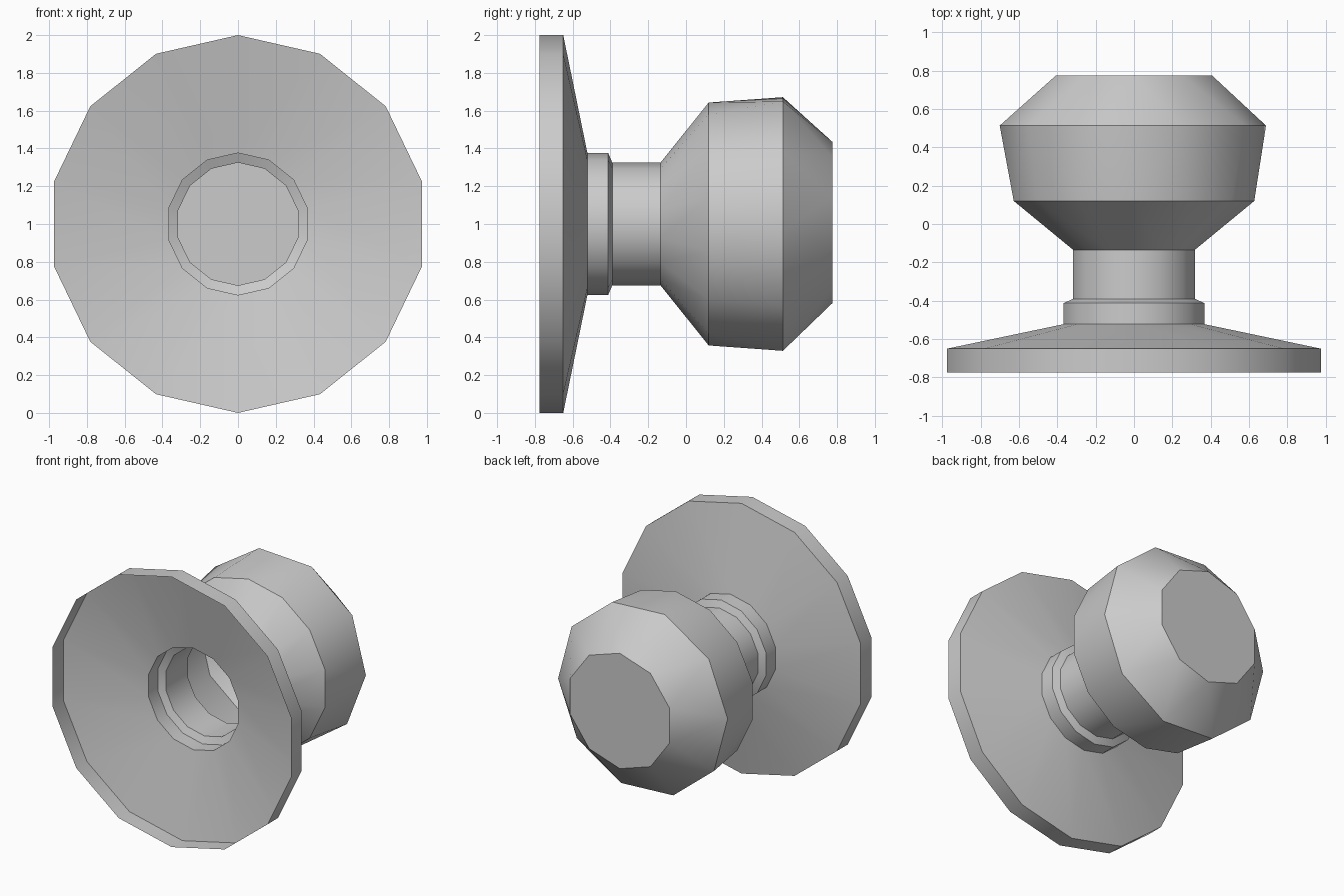
import bpy
import bmesh
from math import radians, sin, cos, pi, tau

default_cube = bpy.data.objects.get("Cube")
if default_cube:
    bpy.data.objects.remove(default_cube, do_unlink=True)

# Plain grey finish
grey = bpy.data.materials.new("plain_grey")
grey.use_nodes = True
colour = (0.6, 0.6, 0.6, 1)
grey.diffuse_color = colour
grey.node_tree.nodes["Principled BSDF"].inputs["Base Color"].default_value = colour


def make_ring(bm, y, radius, sides=14, start=90, x=0, z=1):
    """Regular ring facing along y; returns (angle, vertex) pairs, closed."""
    angles = [radians(start) + tau * i / sides for i in range(sides)]
    ring = [(a, bm.verts.new((x + radius * cos(a), y, z + radius * sin(a))))
            for a in angles]
    return ring + [(ring[0][0] + tau, ring[0][1])]


def join_rings(bm, a, b):
    """Skin two rings: quads where corners line up, triangles elsewhere."""
    i = j = 0
    while i < len(a) - 1 or j < len(b) - 1:
        next_a = a[i + 1][0] if i < len(a) - 1 else 10 * pi
        next_b = b[j + 1][0] if j < len(b) - 1 else 10 * pi
        corners = [a[i][1], b[j][1]]
        tolerance = 0.001
        step_a = next_a < next_b + tolerance
        step_b = next_b < next_a + tolerance
        if step_b:
            j += 1
            corners.append(b[j][1])
        if step_a:
            i += 1
            corners.append(a[i][1])
        bm.faces.new(corners)


def make_shell(name, rings, capped=False):
    bm = bmesh.new()
    loops = [make_ring(bm, **r) for r in rings]
    for a, b in zip(loops, loops[1:]):
        join_rings(bm, a, b)
    if capped:
        bm.faces.new([v for _, v in reversed(loops[-1][:-1])])
    mesh = bpy.data.meshes.new(name)
    bm.to_mesh(mesh)
    bm.free()
    mesh.materials.append(grey)
    obj = bpy.data.objects.new(name, mesh)
    bpy.context.collection.objects.link(obj)
    bpy.ops.object.select_all(action="DESELECT")
    obj.select_set(True)
    bpy.context.view_layer.objects.active = obj
    bpy.ops.object.shade_smooth_by_angle(angle=radians(30))


# Hollow wall plate, open at the front
make_shell("wall_plate", [
    dict(y=-0.775, radius=1), dict(y=-0.65, radius=1), dict(y=-0.522, radius=0.376)])

# Stepped collar and neck
make_shell("collar_and_neck", [
    dict(y=-0.522, radius=0.376), dict(y=-0.412, radius=0.376),
    dict(y=-0.39, radius=0.325), dict(y=-0.135, radius=0.325)])

# Faceted grip: fourteen sides narrowing to ten, with a flat end
make_shell("knob", [
    dict(y=-0.135, radius=0.325), dict(y=0.12, radius=0.643),
    dict(y=0.513, radius=0.695, sides=10, start=105, x=-0.006),
    dict(y=0.775, radius=0.427, sides=10, z=1.008)], capped=True)
